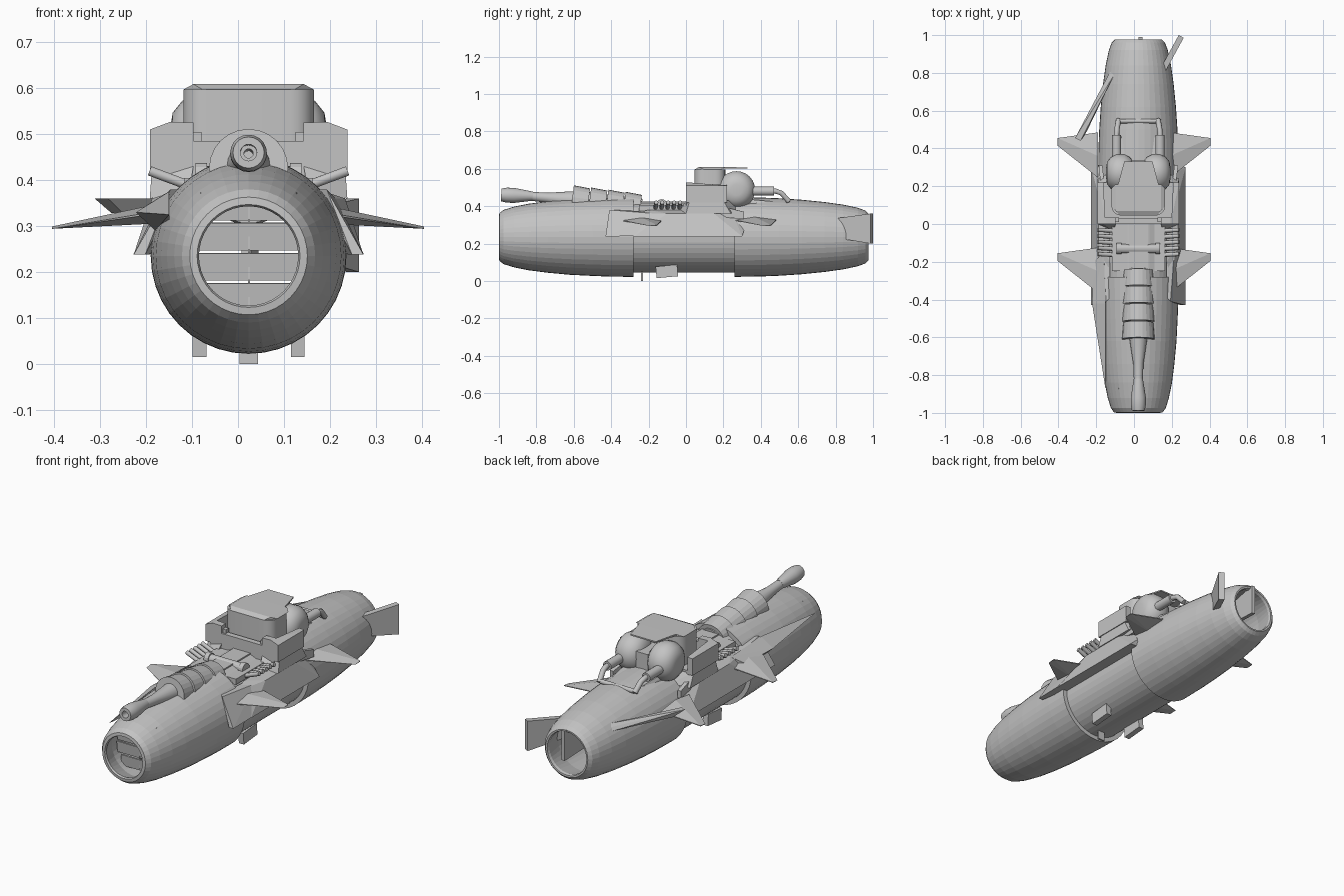
import bpy, bmesh, math
from mathutils import Vector, Matrix

if "Cube" in bpy.data.objects:
    bpy.data.objects.remove(bpy.data.objects["Cube"])

CX, CZ = 0.023, 0.235
grey = bpy.data.materials.new("plain_grey")
grey.diffuse_color = (0.55, 0.55, 0.55, 1)
grey.use_nodes = True
grey.node_tree.nodes["Principled BSDF"].inputs["Base Color"].default_value = grey.diffuse_color


def finish(bm, name, smooth=False):
    bmesh.ops.recalc_face_normals(bm, faces=bm.faces)
    me = bpy.data.meshes.new(name)
    bm.to_mesh(me)
    bm.free()
    me.materials.append(grey)
    ob = bpy.data.objects.new(name, me)
    bpy.context.collection.objects.link(ob)
    if smooth:
        bpy.context.view_layer.objects.active = ob
        ob.select_set(True)
        bpy.ops.object.shade_smooth_by_angle(angle=math.radians(35))
        ob.select_set(False)
    return ob


def lathe(name, prof, start, axis=(0, 1, 0), n=32, closed=False, smooth=False):
    """Revolve (distance, radius) pairs round an axis through start."""
    bm = bmesh.new()
    rot = Vector((0, 0, 1)).rotation_difference(Vector(axis)).to_matrix()
    rings = [[bm.verts.new(Vector(start) + rot @ Vector((r * math.cos(i * math.tau / n),
              r * math.sin(i * math.tau / n), d))) for i in range(n)] for d, r in prof]
    pairs = list(zip(rings, rings[1:]))
    if closed:
        pairs.append((rings[-1], rings[0]))
    else:
        bm.faces.new(rings[0])
        bm.faces.new(rings[-1])
    for a, b in pairs:
        for i in range(n):
            bm.faces.new((a[i], a[(i + 1) % n], b[(i + 1) % n], b[i]))
    return finish(bm, name, smooth)


def hull(name, pts):
    bm = bmesh.new()
    for p in pts:
        bm.verts.new(p)
    bmesh.ops.convex_hull(bm, input=bm.verts)
    bmesh.ops.dissolve_limit(bm, angle_limit=0.02, verts=bm.verts, edges=bm.edges)
    return finish(bm, name)


def box(name, lo, hi, tilt=0, bevel=0):
    bm = bmesh.new()
    lo, hi = Vector(lo), Vector(hi)
    bmesh.ops.create_cube(bm, size=1)
    bm.transform(Matrix.Translation((lo + hi) / 2) @ Matrix.Rotation(tilt, 4, 'X')
                 @ Matrix.Diagonal((*(hi - lo), 1)))
    if bevel:
        es = [e for e in bm.edges if abs((e.verts[0].co - e.verts[1].co).z) > 0.02]
        bmesh.ops.bevel(bm, geom=es, offset=bevel, segments=5, affect='EDGES', profile=0.5)
    return finish(bm, name, bevel > 0)


def pipe(name, pts, r):
    cu = bpy.data.curves.new(name, 'CURVE')
    cu.dimensions = '3D'
    cu.bevel_depth, cu.bevel_resolution, cu.use_fill_caps = r, 3, True
    sp = cu.splines.new('POLY')
    sp.points.add(len(pts) - 1)
    for q, p in zip(sp.points, pts):
        q.co = (*p, 1)
    cu.materials.append(grey)
    ob = bpy.data.objects.new(name, cu)
    bpy.context.collection.objects.link(ob)


def plate(name, a, b, z_a, z_b, t):
    """Upright plate from plan point a to b, with (low, high) z at each end."""
    d = (Vector(b) - Vector(a)).normalized() * t / 2
    off = Vector((-d.y, d.x))
    pts = []
    for p, zz in ((a, z_a), (b, z_b)):
        for s in (-1, 1):
            q = Vector(p) + off * s
            pts += [(q.x, q.y, z) for z in zz]
    hull(name, pts)


C = (CX, 0, CZ)
# Open engine pod: front cowl, middle tube, rear cowl
lathe("front_cowl", [(-.99, .108), (-1, .112), (-.998, .128), (-.975, .145), (-.92, .162),
      (-.84, .178), (-.74, .191), (-.62, .202), (-.5, .208), (-.4, .212), (-.28, .213),
      (-.28, .17), (-.6, .165), (-.9, .14)], C, n=40, closed=True)
lathe("middle_tube", [(-.4, .19), (.4, .19), (.4, .165), (-.4, .165)], C, n=40, closed=True)
lathe("rear_cowl", [(.26, .213), (.4, .211), (.5, .207), (.62, .199), (.74, .187), (.84, .173),
      (.92, .156), (.96, .141), (.976, .125), (.975, .116), (.96, .113), (.85, .14), (.6, .165),
      (.26, .17)], C, n=40, closed=True)

# Intake louvres and vanes
for i in range(4):
    z = 0.146 + 0.0655 * i
    w = 0.105 if i in (0, 3) else 0.13
    box("intake_louvre", (CX - w, -.87, z - .03), (CX + w, -.862, z + .03), 0.12)
box("intake_vane", (CX - .001, -.87, .125), (CX + .003, -.8, .345))
plate("rear_vane", (CX - .005, .82), (CX + .012, .99), (.22, .34), (.2, .36), .02)

# Tail rudders
plate("right_rudder", (.15, .81), (.25, .993), (.23, .335), (.2, .36), .03)
hull("left_rudder", [(-.312, .455, .36), (-.283, .44, .36), (-.275, .5, .328), (-.25, .49, .328),
     (-.13, .80, .33), (-.105, .82, .345), (-.105, .79, .36)])

for s in (-1, 1):
    def P(x, y, z):
        return (CX + s * x, y, z)
    # Saddle skirt and its front spur
    hull("saddle_skirt", [P(.25, -.28, .238), P(.25, .30, .238), P(.19, -.28, .238), P(.19, .30, .238),
         P(.215, .31, .27), P(.21, -.1, .36), P(.21, .15, .36), P(.17, .25, .36), P(.17, -.28, .36),
         P(.15, -.2, .38), P(.15, .2, .38)])
    hull("skirt_spur", [P(.25, -.43, .238), P(.225, -.43, .238), P(.25, -.28, .24), P(.2, -.28, .24),
         P(.17, -.41, .38), P(.15, -.39, .38), P(.19, -.16, .36), P(.15, -.16, .37)])
    hull("shoulder_block", [P(.215, 0, .36), P(.215, .24, .36), P(.21, .02, .43), P(.21, .2, .43),
         P(.12, 0, .43), P(.12, .25, .43), P(.13, -.04, .37), P(.13, .28, .38)])
    # Swept side fins
    for name, y in (("front_fin", -.61), ("rear_fin", 0)):
        r = .19
        hull(name, [(s * .405, y + .455, .295), (s * .405, y + .415, .294), (s * .405, y + .455, .299),
             (s * r, y + .245, .325), (s * r, y + .245, .33), (s * r, y + .36, .345),
             (s * r, y + .36, .305), (s * r, y + .485, .325), (s * r, y + .485, .33)])
    # Tray walls and front corners beside the engine
    hull("tray_corner", [P(x, y, z) for y in (0, .035) for x, z in
         ((.12, .42), (.12, .525), (.17, .527), (.215, .51), (.215, .42))])
    hull("tray_wall", [P(.175, .02, .42), P(.175, .02, .525), P(.215, .02, .51), P(.215, .02, .42),
         P(.185, .22, .42), P(.185, .22, .512), P(.215, .22, .51), P(.215, .22, .42)])
    box("tray_peg", (CX + s * .111 - .009, .01, .45), (CX + s * .111 + .009, .035, .505))
    plate("rear_brace", P(.17, .02, 0)[:2], P(.20, .31, 0)[:2], (.36, .44), (.33, .37), .02)
    # Exhaust tube bundle
    for i in range(5):
        y = -.035 - .032 * i
        pipe("exhaust_tube", [P(.08, y, .385), P(.14, y, .392), P(.215, y + .004, .42)], .011)
    # Turbine domes with bent pipes
    lathe("turbine_dome", [(-.075, .03), (-.07, .06), (-.05, .085), (-.02, .1), (.02, .1), (.05, .085),
          (.07, .06), (.075, .03)], P(.095, .27, .487), (1, 0, 0), 24, smooth=True)
    pipe("turbine_pipe", [P(.115, .33, .48), P(.115, .48, .48), P(.112, .51, .47), P(.105, .55, .425)], .014)
    lathe("pipe_collar", [(0, .024), (.12, .024)], P(.115, .35, .48), n=16, smooth=True)
    # Landing skids
    box("skid", (CX + s * .107 - .015, -.16, .02), (CX + s * .107 + .015, -.045, .082), .09)

# Engine block with lid, tray front and base
box("engine_block", (CX - .142, .045, .44), (CX + .142, .21, .597), bevel=.05)
hull("engine_lid", [(CX + s * x, y, z) for s in (-1, 1) for x, y, z in
     ((.142, .095, .597), (.1, .047, .597), (.12, .07, .609), (.142, .19, .597), (.12, .21, .609))])
hull("lid_tab", [(CX + s * x, y, z) for s in (-1, 1) for x, y, z in
     ((.11, .2, .6), (.11, .2, .609), (.075, .33, .6), (.075, .33, .607))])
box("tray_front", (CX - .13, 0, .40), (CX + .13, .03, .485))
box("tray_floor", (CX - .19, 0, .40), (CX + .19, .22, .44))
box("engine_spine", (CX - .035, .2, .40), (CX + .035, .34, .53))
hull("rear_deck", [(CX + s * x, y, z) for s in (-1, 1) for x, y, z in
     ((.14, .2, .39), (.12, .2, .45), (.1, .48, .40), (.09, .46, .425), (.1, .5, .38))])
pipe("pipe_crossbar", [(CX - .1, .545, .43), (CX + .1, .545, .43)], .012)

# Deck between tubes, and cross cylinder
box("front_deck", (CX - .14, -.25, .375), (CX + .14, .02, .405))
box("cannon_mount", (CX - .05, -.24, .39), (CX + .05, .02, .425))
lathe("cross_cylinder", [(-.115, .03), (-.09, .03), (-.09, .024), (.09, .024), (.09, .03), (.115, .03)],
      (CX, -.13, .407), (1, 0, 0), 16)

# Cannon: four stepped sleeves, tapered barrel, hollow muzzle
ax = Vector((0, 1, -.125)).normalized()
for i in range(4):
    lathe("cannon_sleeve", [(0, .086), (.088, .08), (.088, .06), (.094, .06)],
          Vector((CX, -.61, .426)) + ax * .093 * i, ax, 24)
lathe("cannon_barrel", [(0, .024), (.08, .027), (.2, .045), (.24, .05)], (CX, -.82, .452),
      (0, 1, -.09), 20, smooth=True)
lathe("cannon_muzzle", [(.05, .018), (0, .018), (0, .034), (.03, .04), (.07, .04), (.17, .024), (.17, .01),
      (.05, .01)], (CX, -.988, .46), (0, 1, -.04), 20, closed=True, smooth=True)

# Long pointed pod on the left side only
hull("side_pod", [(-.15, -.88, .325), (-.15, -.42, .375), (-.145, -.42, .29), (-.18, -.42, .29),
     (-.222, -.42, .33), (-.215, -.2, .33), (-.16, -.15, .37), (-.16, -.15, .29)])
# Belly plate
box("belly_plate", (CX - .02, -.24, 0), (CX + .02, -.23, .06))
